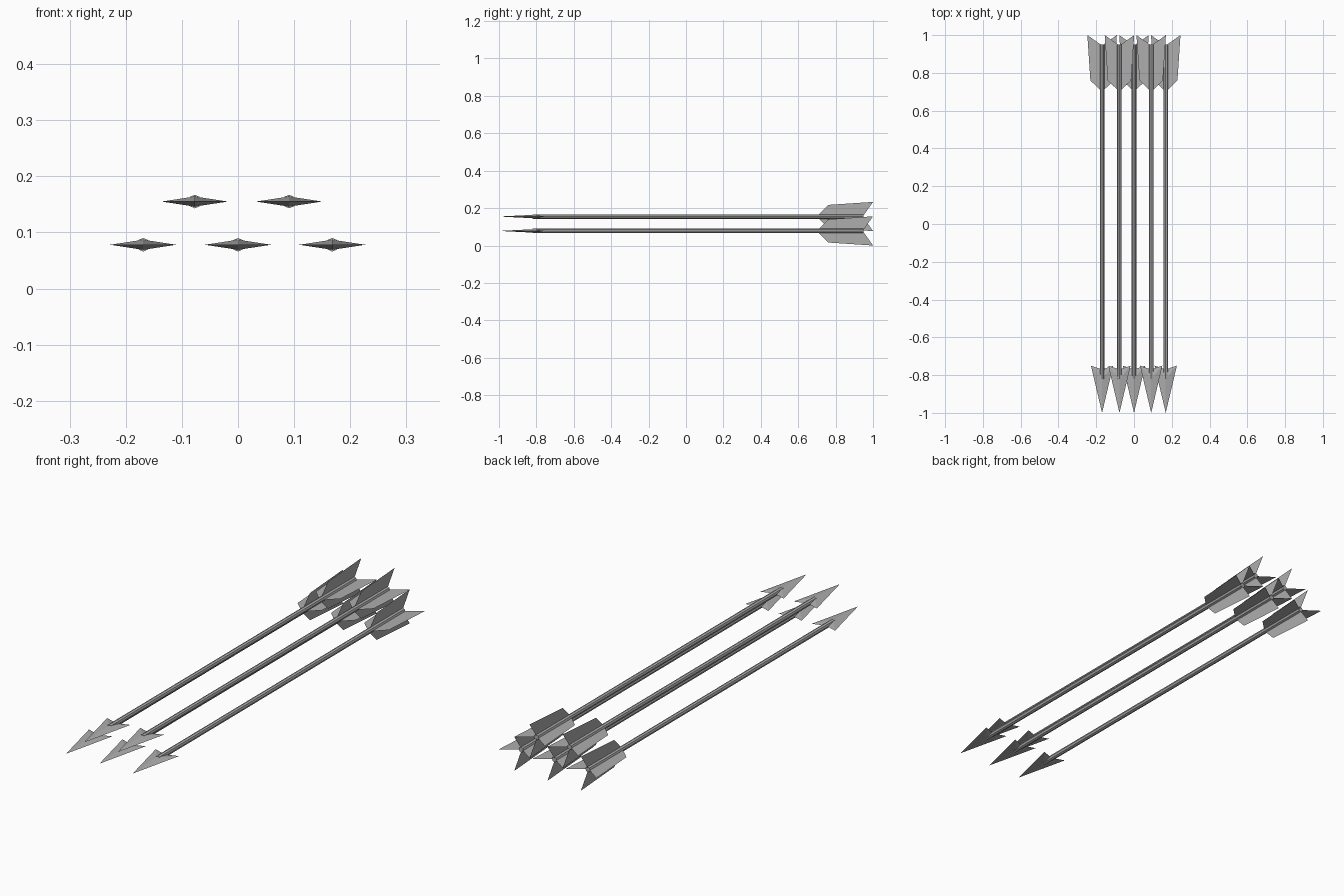
import bpy
import bmesh
from math import cos, sin, pi

cube = bpy.data.objects.get("Cube")
if cube:
    bpy.data.objects.remove(cube, do_unlink=True)

# One plain grey for every part
grey = bpy.data.materials.new("plain_grey")
grey.use_nodes = True
grey.diffuse_color = (0.42, 0.42, 0.42, 1)
grey.node_tree.nodes["Principled BSDF"].inputs["Base Color"].default_value = (0.42, 0.42, 0.42, 1)


def make_mesh(name, verts, faces, closed=True):
    bm = bmesh.new()
    vs = [bm.verts.new(v) for v in verts]
    for f in faces:
        bm.faces.new([vs[i] for i in f])
    if closed:
        bmesh.ops.recalc_face_normals(bm, faces=bm.faces)
    mesh = bpy.data.meshes.new(name)
    bm.to_mesh(mesh)
    bm.free()
    mesh.materials.append(grey)
    return mesh


# Shaft: slim eight-sided rod along y
SIDES, RADIUS = 8, 0.012
rings = [(RADIUS * sin(2 * pi * i / SIDES), y, RADIUS * cos(2 * pi * i / SIDES))
         for y in (-0.82, 0.95) for i in range(SIDES)]
walls = [(i, (i + 1) % SIDES, SIDES + (i + 1) % SIDES, SIDES + i) for i in range(SIDES)]
caps = [tuple(range(SIDES)), tuple(range(SIDES, 2 * SIDES))]
shaft = make_mesh("shaft", rings, walls + caps)

# Head: flat barbed point with a low ridge above and below
head = make_mesh(
    "head",
    [(0, -1, 0), (0.059, -0.75, 0), (-0.059, -0.75, 0),
     (0, -0.82, 0.009), (0, -0.82, -0.009), (0, -0.77, 0)],
    [(0, 1, 3), (0, 3, 2), (1, 5, 3), (5, 2, 3),
     (0, 4, 1), (0, 2, 4), (1, 4, 5), (5, 4, 2)])

# Fletching: four thin vanes with swept back tips
outline = [(0, 0.70), (0.062, 0.76), (0.078, 1.0), (0, 0.945)]
vane_verts, vane_faces = [], []
for k in range(4):
    a = k * pi / 2
    vane_faces.append(tuple(range(4 * k, 4 * k + 4)))
    vane_verts += [(r * cos(a), y, r * sin(a)) for r, y in outline]
fletching = make_mesh("fletching", vane_verts, vane_faces, closed=False)

# Bundle: three arrows below, two resting above
LOW, HIGH = 0.078, 0.155
places = [(-0.169, LOW), (0, LOW), (0.168, LOW), (-0.077, HIGH), (0.091, HIGH)]
for n, (x, z) in enumerate(places, 1):
    for part in (shaft, head, fletching):
        obj = bpy.data.objects.new(f"arrow_{n}_{part.name}", part)
        obj.location = (x, 0, z)
        bpy.context.collection.objects.link(obj)
